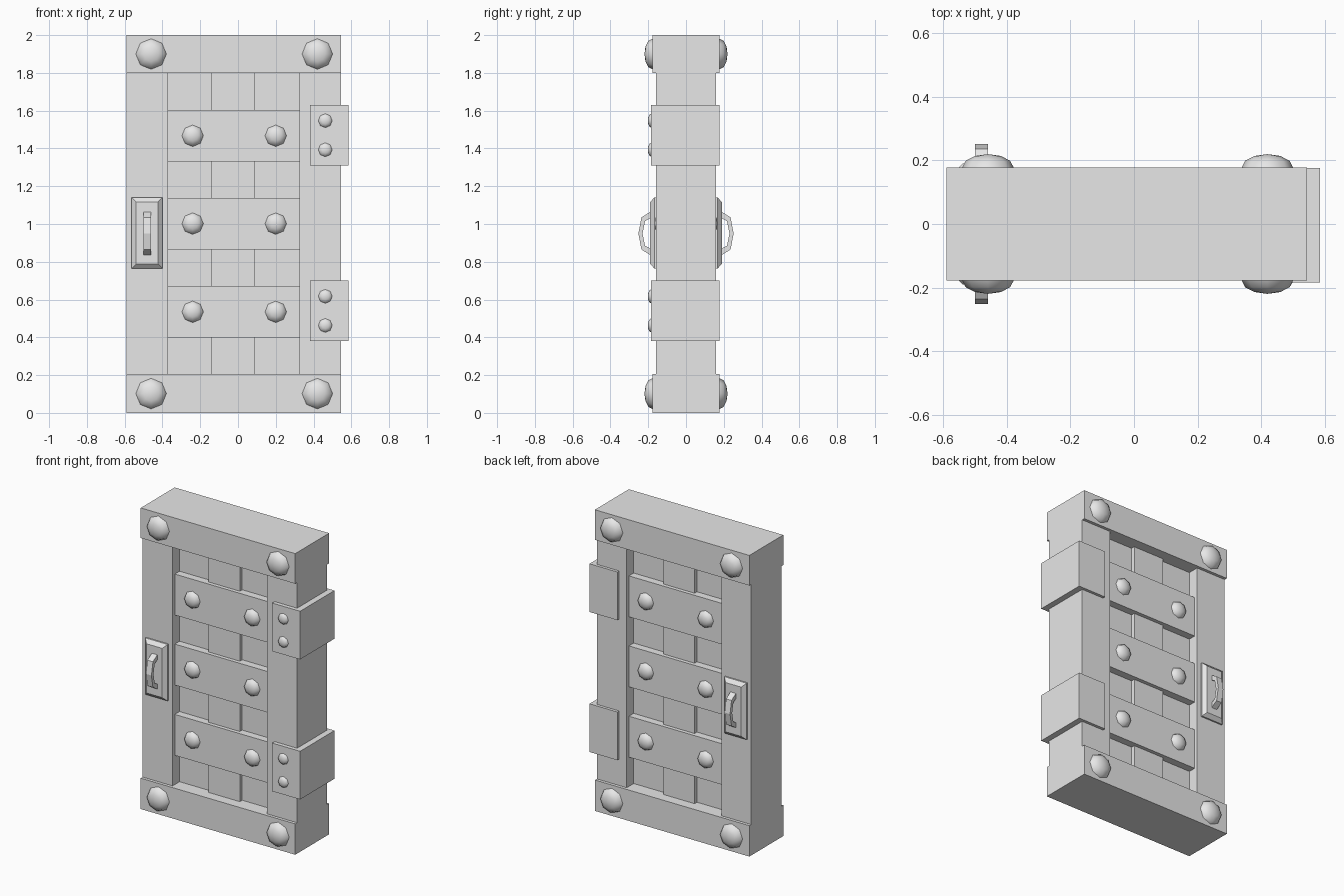
import bpy, bmesh, math
from mathutils import Matrix, Vector

if "Cube" in bpy.data.objects:
    bpy.data.objects.remove(bpy.data.objects["Cube"])

GREY = (0.8, 0.8, 0.8, 1)
mat = bpy.data.materials.new("plain grey")
mat.use_nodes = True
mat.diffuse_color = GREY
mat.node_tree.nodes["Principled BSDF"].inputs["Base Color"].default_value = GREY


def finish(name, bm):
    bmesh.ops.recalc_face_normals(bm, faces=bm.faces)
    me = bpy.data.meshes.new(name)
    bm.to_mesh(me)
    bm.free()
    me.materials.append(mat)
    ob = bpy.data.objects.new(name, me)
    bpy.context.collection.objects.link(ob)
    return ob


def box(name, x0, x1, y0, y1, z0, z1):
    bm = bmesh.new()
    size = Matrix.Diagonal((x1 - x0, y1 - y0, z1 - z0, 1))
    centre = Matrix.Translation(((x0 + x1) / 2, (y0 + y1) / 2, (z0 + z1) / 2))
    bmesh.ops.create_cube(bm, size=1, matrix=centre @ size)
    return finish(name, bm)


def stud(name, x, z, surface, side, radius, height):
    """Flattened half ball on a surface facing front (-1) or back (+1)."""
    bm = bmesh.new()
    turn = Matrix.Rotation(math.pi / 2, 4, "X")
    bmesh.ops.create_uvsphere(bm, u_segments=8, v_segments=6, radius=1, matrix=turn)
    below = [v for v in bm.verts if v.co.y * side < -0.01]
    bmesh.ops.delete(bm, geom=below, context="VERTS")
    for v in bm.verts:
        v.co = Vector((x + v.co.x * radius, side * surface + v.co.y * height,
                       z + v.co.z * radius))
    for f in bm.faces:
        f.smooth = True
    return finish(name, bm)


def handle_plate(name, side):
    """Rectangular plate with sloping edges."""
    bm = bmesh.new()
    loops = []
    for inset, y in ((0, 0.15), (0, 0.168), (0.024, 0.19)):
        x0, x1, z0, z1 = -0.563 + inset, -0.4 - inset, 0.765 + inset, 1.14 - inset
        loops.append([bm.verts.new((x, side * y, z))
                      for x, z in ((x0, z0), (x1, z0), (x1, z1), (x0, z1))])
    for a, b in zip(loops, loops[1:]):
        for i in range(4):
            j = (i + 1) % 4
            bm.faces.new((a[i], a[j], b[j], b[i]))
    bm.faces.new(loops[0])
    bm.faces.new(loops[-1])
    return finish(name, bm)


def handle_grip(name, side):
    """Bent bar: outer and inner side outlines swept across its width."""
    outer = [(0.18, 1.07), (0.236, 1.035), (0.252, 0.95), (0.236, 0.865), (0.18, 0.83)]
    inner = [(0.18, 1.035), (0.217, 1.015), (0.23, 0.95), (0.217, 0.885), (0.18, 0.865)]
    bm = bmesh.new()
    for i in range(4):
        quad = (outer[i], outer[i + 1], inner[i + 1], inner[i])
        bm.faces.new([bm.verts.new((-0.5, side * y, z)) for y, z in quad])
    bmesh.ops.remove_doubles(bm, verts=bm.verts, dist=0.0001)
    ext = bmesh.ops.extrude_face_region(bm, geom=bm.faces[:])
    moved = [g for g in ext["geom"] if isinstance(g, bmesh.types.BMVert)]
    bmesh.ops.translate(bm, verts=moved, vec=(0.04, 0, 0))
    return finish(name, bm)


# Frame
LEFT, RIGHT = -0.59, 0.545
IN_L, IN_R = -0.37, 0.325
RAIL, STILE, BOARD = 0.178, 0.158, 0.135
box("bottom_rail", LEFT, RIGHT, -RAIL, RAIL, 0, 0.205)
box("top_rail", LEFT, RIGHT, -RAIL, RAIL, 1.8, 2)
box("handle_stile", LEFT, IN_L, -STILE, STILE, 0.205, 1.8)
box("hinge_stile", IN_R, RIGHT, -STILE, STILE, 0.205, 1.8)

# Upright boards, the middle one standing proud
for i, (x0, x1, y) in enumerate(((IN_L, -0.14, 0.085), (-0.14, 0.09, 0.11),
                                 (0.09, IN_R, 0.085))):
    box(f"upright_board_{i}", x0, x1, -y, y, 0.205, 1.8)

# Cross boards with studs on both faces
for i, z in enumerate((0.535, 1.002, 1.467)):
    box(f"cross_board_{i}", IN_L, IN_R, -BOARD, BOARD, z - 0.136, z + 0.136)
    for x in (-0.24, 0.2):
        for side in (-1, 1):
            stud("board_stud", x, z, BOARD, side, 0.057, 0.032)

# Corner studs
for x in (-0.46, 0.42):
    for z in (0.102, 1.9):
        for side in (-1, 1):
            stud("corner_stud", x, z, RAIL, side, 0.081, 0.042)

# Hinge blocks, riveted on the front
for z in (0.54, 1.47):
    box("hinge_block", 0.38, 0.585, -0.184, 0.177, z - 0.16, z + 0.16)
    for dz in (-0.077, 0.077):
        stud("hinge_rivet", 0.462, z + dz, 0.184, -1, 0.037, 0.018)

# Handles on both faces
for side, word in ((-1, "front"), (1, "back")):
    handle_plate(f"{word}_handle_plate", side)
    handle_grip(f"{word}_handle_grip", side)
